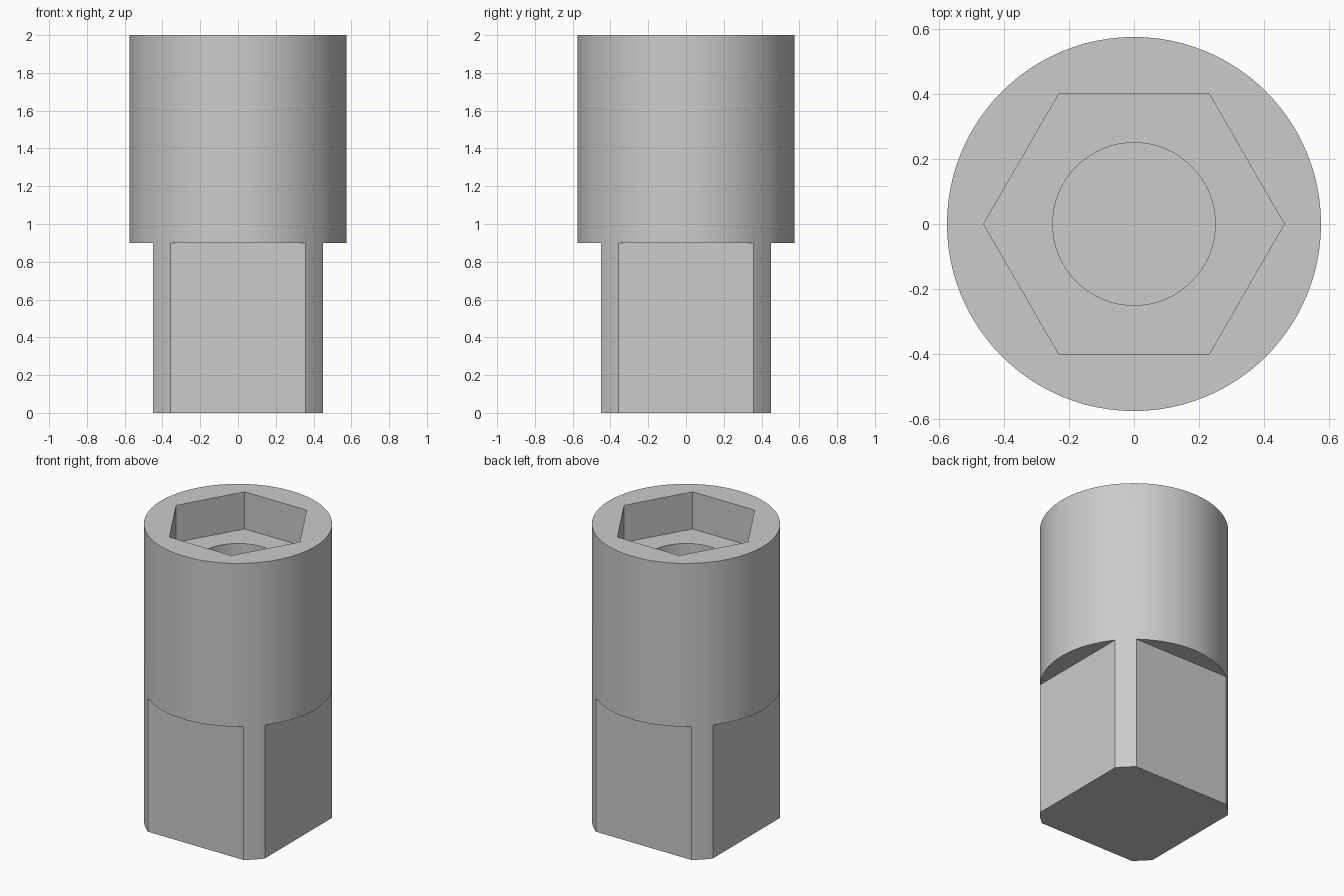
import bpy
import math

if "Cube" in bpy.data.objects:
    bpy.data.objects.remove(bpy.data.objects["Cube"], do_unlink=True)

RADIUS = 0.575       # round body
HEIGHT = 2.0
HALF_DRIVE = 0.45    # half the width across the square flats
SHOULDER = 0.9       # top of the square flats
HEX_RADIUS = 0.462
HEX_FLOOR = 1.75
BORE_RADIUS = 0.25
BORE_FLOOR = 0.9

steel = bpy.data.materials.new("steel grey")
steel.use_nodes = True
colour = (0.6, 0.6, 0.6, 1)
steel.diffuse_color = colour
steel.node_tree.nodes["Principled BSDF"].inputs["Base Color"].default_value = colour


def prism(name, sides, radius, low, high, turn=0.0):
    bpy.ops.mesh.primitive_cylinder_add(
        vertices=sides, radius=radius, depth=high - low,
        location=(0, 0, (low + high) / 2), rotation=(0, 0, turn))
    obj = bpy.context.object
    obj.name = name
    obj.data.materials.append(steel)
    return obj


def block(name, x, y, size):
    bpy.ops.mesh.primitive_cube_add(size=1, location=(x, y, SHOULDER - size[2] / 2))
    obj = bpy.context.object
    obj.name = name
    obj.scale = size
    obj.data.materials.append(steel)
    return obj


def cut(target, cutter):
    cutter.hide_render = True
    mod = target.modifiers.new("cut", 'BOOLEAN')
    mod.operation = 'DIFFERENCE'
    mod.solver = 'EXACT'
    mod.object = cutter
    bpy.context.view_layer.objects.active = target
    bpy.ops.object.modifier_apply(modifier=mod.name)
    bpy.data.objects.remove(cutter, do_unlink=True)


# Round body
body = prism("socket_body", 96, RADIUS, 0, HEIGHT)

# Hexagonal recess with corners on the x axis, then the round bore below it
cut(body, prism("hex_cutter", 6, HEX_RADIUS, HEX_FLOOR, HEIGHT + 0.2, math.pi / 6))
cut(body, prism("bore_cutter", 64, BORE_RADIUS, BORE_FLOOR, HEX_FLOOR + 0.1))

# Four flats that turn the lower half into a square with rounded corners
WIDTH = 0.4
offset = HALF_DRIVE + WIDTH / 2
for side in (-1, 1):
    cut(body, block("side_flat_cutter", side * offset, 0, (WIDTH, 2, 1.1)))
    cut(body, block("front_flat_cutter", 0, side * offset, (2, WIDTH, 1.1)))

# Smooth round walls, sharp edges elsewhere
bpy.ops.object.select_all(action='DESELECT')
body.select_set(True)
bpy.context.view_layer.objects.active = body
bpy.ops.object.shade_smooth_by_angle(angle=math.radians(25))
